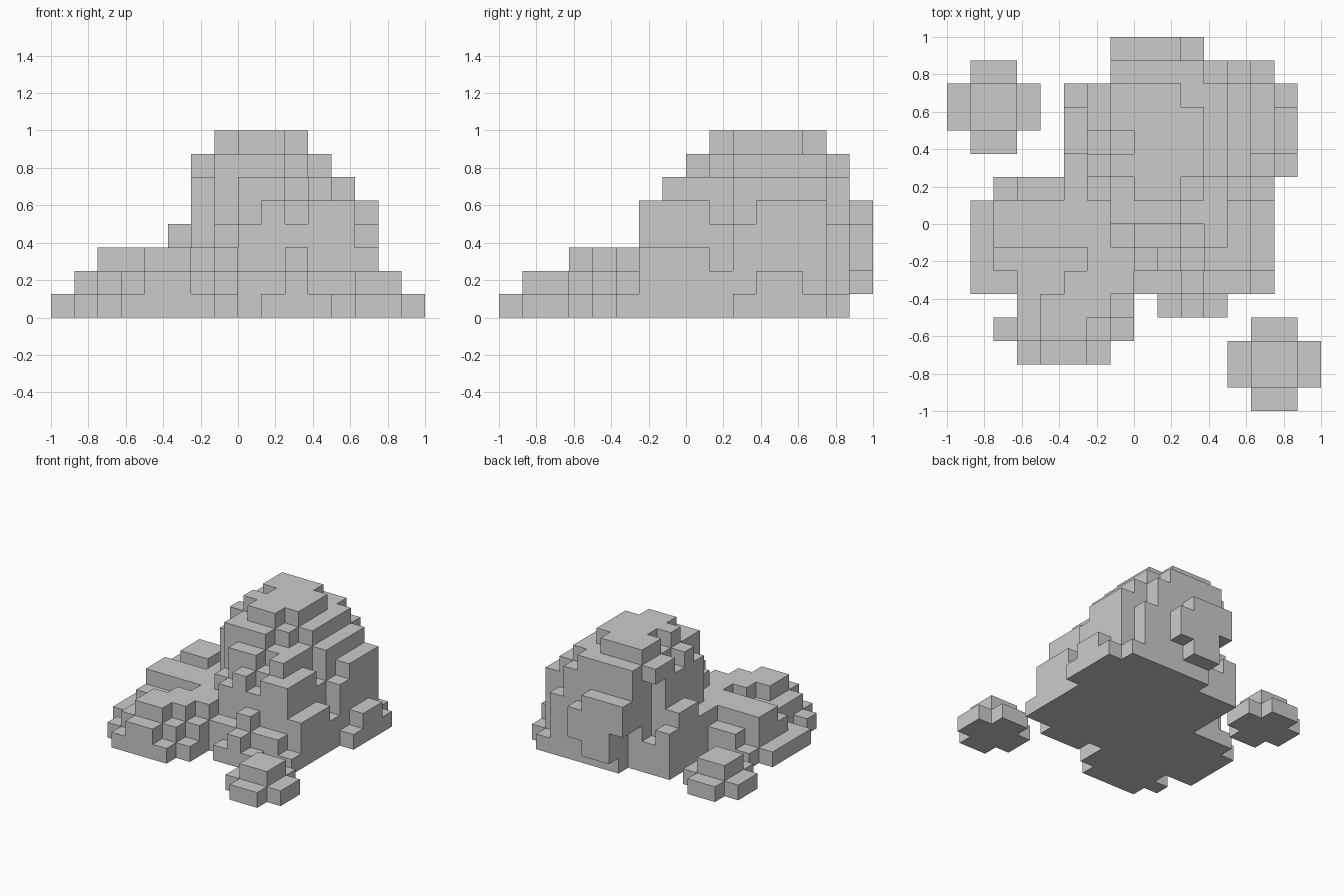
import bpy, bmesh
from mathutils import Vector

if "Cube" in bpy.data.objects:
    bpy.data.objects.remove(bpy.data.objects["Cube"])

U = 0.125   # cube size; the model fits a 16 x 16 x 8 grid


def column(h, *rects):
    """Cells filled from the ground to h over (x0, x1, y0, y1) rectangles."""
    return block(0, h, *rects)


def block(z0, z1, *rects):
    return {(x, y, z) for x0, x1, y0, y1 in rects
            for x in range(x0, x1) for y in range(y0, y1) for z in range(z0, z1)}


# Tall boulder: stepped terraces, widest at the ground
tall = column(8, (8, 10, 9, 14), (7, 11, 10, 13), (7, 10, 10, 14))
tall |= column(7, (7, 10, 8, 14), (6, 7, 10, 13), (10, 12, 10, 14),
               (10, 11, 9, 14), (7, 11, 13, 15))
tall |= column(6, (8, 10, 7, 9), (11, 12, 7, 9), (10, 12, 8, 15),
               (12, 13, 10, 14), (6, 8, 9, 13))
tall |= column(5, (9, 10, 6, 8), (11, 13, 6, 9), (10, 11, 7, 9), (13, 14, 11, 14))
tall |= column(4, (8, 13, 6, 15), (5, 8, 11, 13), (13, 14, 10, 14), (7, 8, 7, 9))
tall |= column(3, (13, 14, 6, 9), (10, 11, 5, 6), (5, 7, 7, 11), (5, 6, 13, 14))
tall |= column(2, (8, 13, 5, 6), (13, 14, 6, 11), (14, 15, 11, 13),
               (10, 11, 4, 5), (5, 7, 13, 14))
tall |= column(1, (9, 12, 4, 5), (13, 14, 5, 15), (14, 15, 10, 14))
# Notches in the crown, left side and back foot
tall -= block(7, 8, (7, 8, 11, 12))
tall -= block(6, 8, (6, 7, 11, 12))
tall -= block(0, 3, (7, 8, 14, 15))
# Overhanging lump at the back and a small knob
tall |= block(3, 5, (7, 8, 15, 16)) | block(1, 5, (8, 10, 15, 16))
tall |= block(2, 4, (10, 11, 15, 16)) | block(6, 7, (6, 7, 13, 14))

# Low boulder in front on the left
low = column(3, (2, 6, 7, 9), (4, 6, 3, 5), (5, 8, 5, 6), (6, 7, 4, 6), (6, 8, 6, 9))
low |= column(2, (3, 6, 5, 7), (2, 3, 6, 7), (4, 6, 2, 4), (3, 4, 3, 5),
              (6, 7, 3, 4), (7, 8, 4, 5), (3, 6, 9, 10))
low |= column(1, (1, 3, 5, 9), (3, 7, 2, 3), (2, 8, 3, 4), (2, 3, 9, 10))
low -= tall


def pebble(cx, cy):
    """Plus-shaped base with a 2 x 2 cap."""
    return (column(1, (cx - 2, cx + 2, cy - 1, cy + 1), (cx - 1, cx + 1, cy - 2, cy + 2))
            | column(2, (cx - 1, cx + 1, cy - 1, cy + 1)))


parts = {
    "tall_boulder": tall,
    "low_boulder": low,
    "back_left_pebble": pebble(2, 13),
    "front_right_pebble": pebble(14, 2),
}
solid = set().union(*parts.values())


def build(name, cells):
    """Skin the cells with outer faces only, then merge flat areas."""
    bm = bmesh.new()
    for c in sorted(cells):
        for axis in range(3):
            for side in (0, 1):
                n = list(c)
                n[axis] += 2 * side - 1
                if tuple(n) in solid:
                    continue
                u, v = (axis + 1) % 3, (axis + 2) % 3
                corners = []
                for a, b in ((0, 0), (1, 0), (1, 1), (0, 1)):
                    p = Vector(c)
                    p[axis] += side
                    p[u] += a
                    p[v] += b
                    corners.append((p - Vector((8, 8, 0))) * U)
                if not side:
                    corners.reverse()
                bm.faces.new([bm.verts.new(p) for p in corners])
    bmesh.ops.remove_doubles(bm, verts=bm.verts, dist=0.001)
    bmesh.ops.dissolve_limit(bm, angle_limit=0.02, verts=bm.verts, edges=bm.edges)
    mesh = bpy.data.meshes.new(name)
    bm.to_mesh(mesh)
    bm.free()
    bpy.context.collection.objects.link(bpy.data.objects.new(name, mesh))


for part_name, part_cells in parts.items():
    build(part_name, part_cells)
